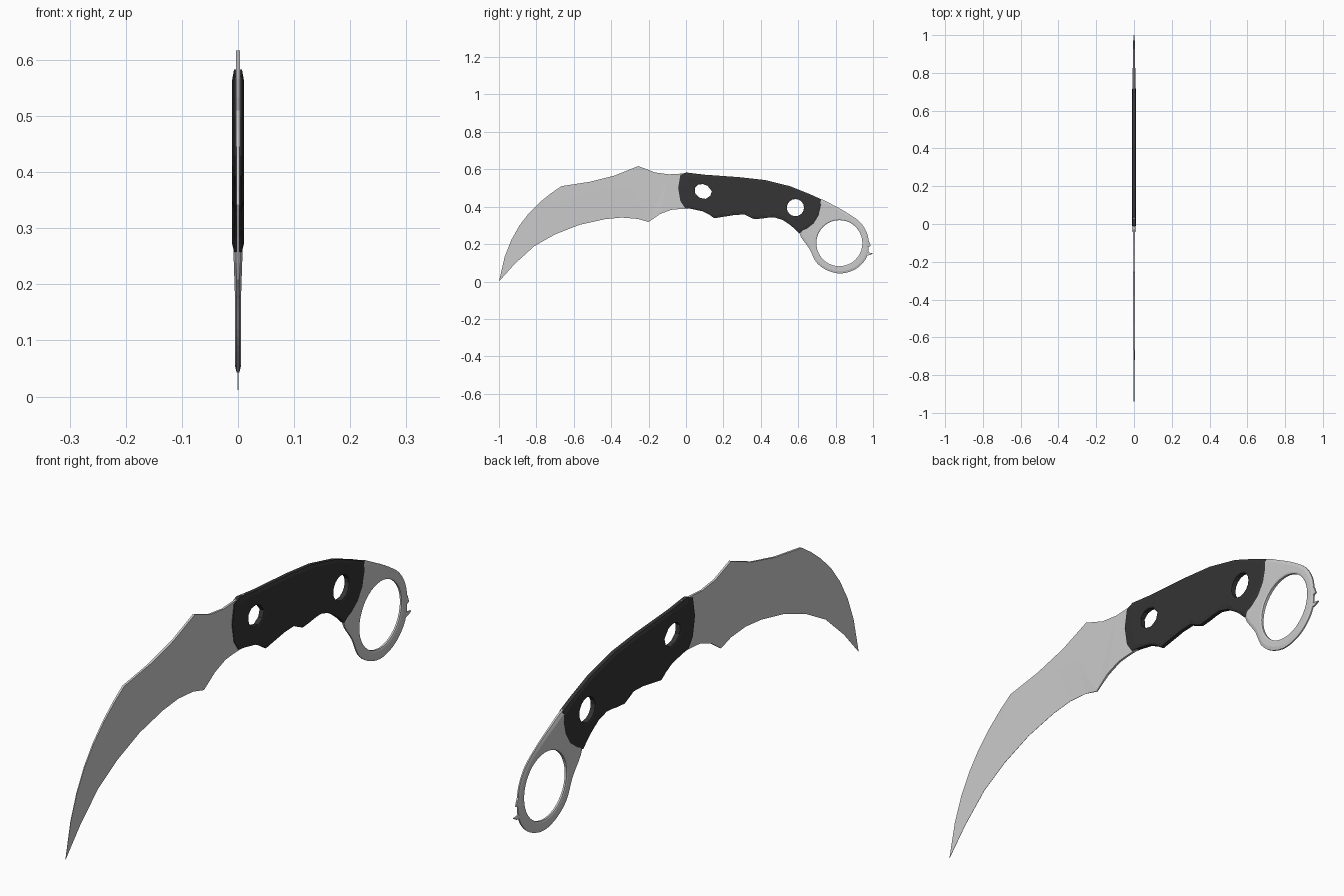
import bpy, bmesh, math
from mathutils import Vector

if "Cube" in bpy.data.objects:
    bpy.data.objects.remove(bpy.data.objects["Cube"])


def clamp(t):
    return max(0.0, min(1.0, t))


def finish(name, bm, mat=None):
    bmesh.ops.recalc_face_normals(bm, faces=bm.faces)
    me = bpy.data.meshes.new(name)
    bm.to_mesh(me)
    bm.free()
    ob = bpy.data.objects.new(name, me)
    bpy.context.collection.objects.link(ob)
    if mat:
        me.materials.append(mat)
    return ob


def circle(y, z, r, n):
    return [(y + r * math.cos(2 * math.pi * i / n), z + r * math.sin(2 * math.pi * i / n)) for i in range(n)]


def inset(pts, depths):
    # move each outline point inwards by its own depth
    area = sum(a[0] * b[1] - b[0] * a[1] for a, b in zip(pts, pts[1:] + pts[:1]))
    s = 1 if area > 0 else -1
    out = []
    for i, p in enumerate(pts):
        t = (Vector(pts[(i + 1) % len(pts)]) - Vector(pts[i - 1])).normalized()
        out.append((p[0] - s * t.y * depths[i], p[1] + s * t.x * depths[i]))
    return out


def smooth(pts, n):
    # closed Catmull-Rom curve
    out, m = [], len(pts)
    for i in range(m):
        a, b, c, d = (Vector(pts[(i + k) % m]) for k in (-1, 0, 1, 2))
        for j in range(n):
            t = j / n
            v = 0.5 * (2 * b + (c - a) * t + (2 * a - 5 * b + 4 * c - d) * t * t + (3 * b - a - 3 * c + d) * t ** 3)
            out.append((v.x, v.y))
    return out


def plate(name, loops, mat=None, warp=None):
    # each loop is [(face outline, x), (rim outline, x)], mirrored across x = 0
    bm = bmesh.new()
    fills = {1: [], -1: []}
    for face, rim in loops:
        section = [face, rim, (rim[0], -rim[1]), (face[0], -face[1])]
        rings = [[bm.verts.new((x, y, z)) for y, z in pts] for pts, x in section]
        n = len(rings[0])
        for side, ring in ((1, rings[0]), (-1, rings[-1])):
            fills[side] += [bm.edges.new((ring[i], ring[(i + 1) % n])) for i in range(n)]
        for r, q in zip(rings, rings[1:]):
            for i in range(n):
                j = (i + 1) % n
                bm.faces.new((r[i], r[j], q[j], q[i]))
    for side, edges in fills.items():
        bmesh.ops.triangle_fill(bm, edges=edges, use_beauty=True, normal=(side, 0, 0))
    if warp:
        for v in bm.verts:
            v.co.x *= warp(v.co)
    return finish(name, bm, mat)


dark = bpy.data.materials.new("dark_grip")
dark.diffuse_color = (0.035, 0.035, 0.035, 1)
dark.use_nodes = True
dark.node_tree.nodes["Principled BSDF"].inputs["Base Color"].default_value = dark.diffuse_color

# Blade: flat upper panel and a ground bevel running to a thin edge
H = 0.004
front_spine = [(-1, 0), (-.97, .13), (-.935, .22), (-.89, .30), (-.84, .365), (-.78, .425), (-.72, .473)]
back_spine = [(-.665, .51), (-.515, .533), (-.38, .567), (-.255, .617), (-.21, .60), (-.165, .583), (-.09, .573), (.03, .58)]
choil = [(.03, .39), (-.04, .387), (-.08, .383), (-.14, .36), (-.2, .318)]
edge = [(-.26, .335), (-.345, .342), (-.435, .333), (-.57, .303), (-.70, .252), (-.81, .19), (-.915, .095)]
ridge = [(-.29, .495), (-.41, .495), (-.545, .475), (-.66, .437), (-.72, .415)]

bm = bmesh.new()
sides = []
for s in (1, -1):
    def chain(pts, thick):
        return [bm.verts.new((s * thick(i), y, z)) for i, (y, z) in enumerate(pts)]
    fs = chain(front_spine, lambda i: 0.0004 + 0.0005 * i)
    bs = chain(back_spine, lambda i: H)
    ch = chain(choil, lambda i: H if i < 4 else 0.002)
    ed = chain(edge, lambda i: 0.0004)
    ri = chain(ridge, lambda i: H)
    bm.faces.new(bs + ch + ri)
    bm.faces.new(fs + [bs[0]] + ri[::-1] + [ch[-1]] + ed)
    sides.append(fs + bs + ch + ed)
a, b = sides
for i in range(len(a)):
    j = (i + 1) % len(a)
    bm.faces.new((a[i], a[j], b[j], b[i]))
bmesh.ops.triangulate(bm, faces=[f for f in bm.faces if len(f.verts) > 4])
finish("blade", bm)

# Handle: (y, z, chamfer width) outline, two through holes
grip = [(-.03, .57, .045), (0, .583, .02), (.10, .571, .01), (.285, .558, .01), (.42, .543, .01),
        (.555, .51, .01), (.66, .468, .01), (.722, .44, .018), (.727, .40, .02), (.715, .35, .02),
        (.687, .305, .02), (.65, .277, .02), (.605, .258, .015), (.58, .283, .008), (.553, .305, .008),
        (.515, .33, .018), (.47, .343, .018), (.435, .341, .006), (.41, .337, .018), (.366, .333, .018),
        (.345, .342, .006), (.313, .358, .018), (.26, .356, .018), (.225, .35, .006), (.205, .347, .018),
        (.152, .338, .012), (.125, .357, .007), (.09, .375, .007), (.03, .388, .01), (-.005, .393, .025),
        (-.03, .43, .045), (-.042, .50, .05)]
outline = [(y, z) for y, z, d in grip]
front_hole = [(.047, .50), (.065, .518), (.09, .521), (.115, .512), (.138, .483), (.13, .458), (.105, .442), (.075, .447), (.05, .468)]
rear_hole = circle(.585, .395, .046, 16)
loops = [((inset(outline, [d for _, _, d in grip]), .0107), (outline, .007))]
for hole in (front_hole, rear_hole):
    loops.append(((inset(hole, [-.006] * len(hole)), .0107), (hole, .009)))
plate("handle", loops, dark)

# Finger ring and its neck, thicker where it meets the handle
ring = [(.66, .43), (.715, .443), (.79, .407), (.86, .368), (.93, .318), (.967, .26), (.977, .20), (.97, .14),
        (.94, .093), (.89, .058), (.82, .043), (.75, .062), (.695, .105), (.66, .175), (.607, .258), (.645, .32)]
ring = smooth(ring, 4)
bore = circle(.82, .205, .123, 40)
plate("finger_ring",
      [((inset(ring, [.012] * len(ring)), .0055), (ring, .0025)),
       ((inset(bore, [-.006] * len(bore)), .0055), (bore, .0035))],
      warp=lambda c: 1 + .5 * clamp((c.z - .18) / .08) * clamp((.88 - c.y) / .13))

# Small spurs on the outside of the ring
for name, tri in (("lower_spur", [(.96, .168), (.972, .155), (1.0, .152), (.985, .142), (.962, .138)]),
                  ("upper_spur", [(.965, .235), (.98, .212), (.988, .19), (.978, .186), (.965, .19)])):
    plate(name, [((inset(tri, [.002] * 5), .0035), (tri, .0025))])
